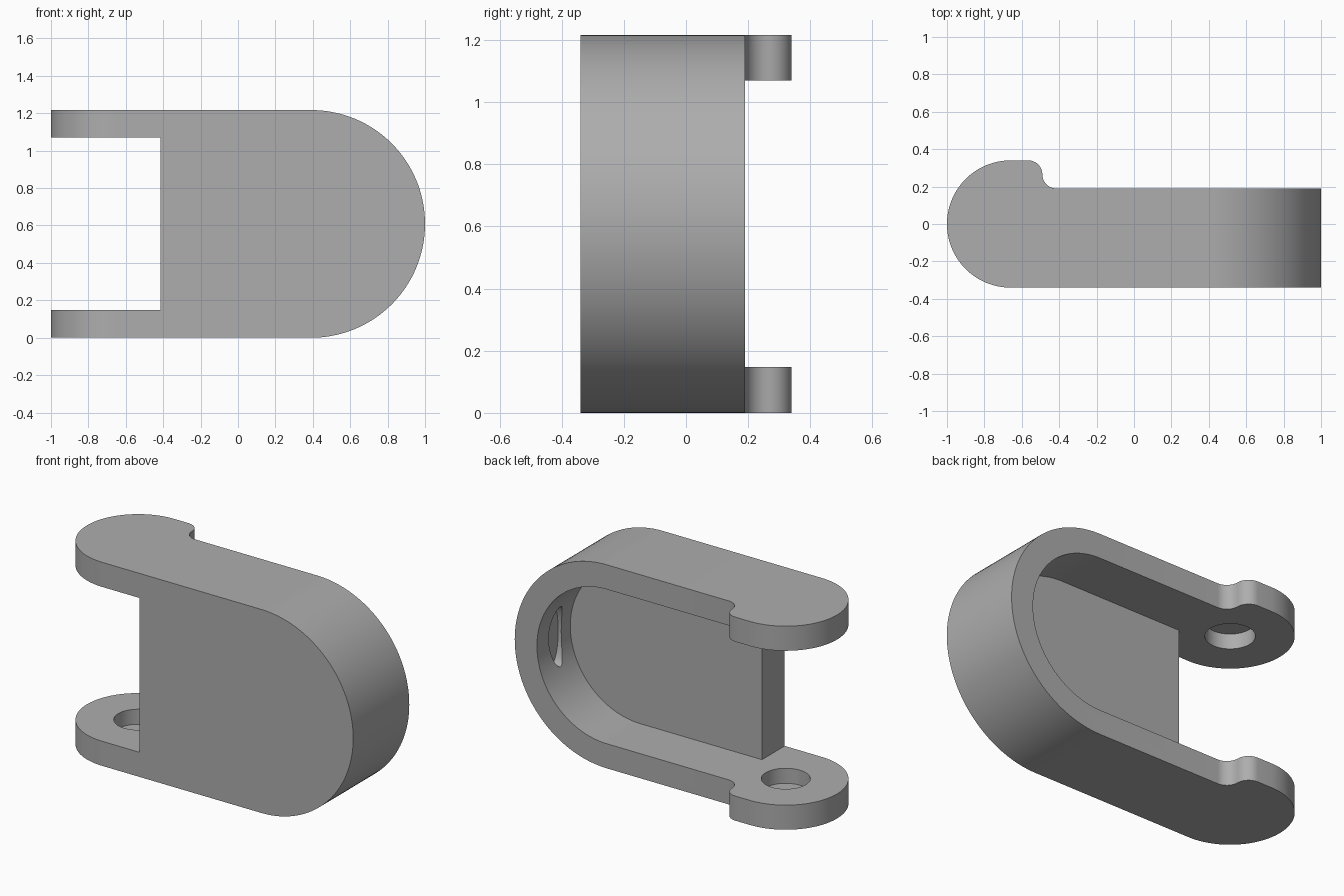
import bpy, bmesh, math
from mathutils import Vector

cube = bpy.data.objects.get("Cube")
if cube:
    bpy.data.objects.remove(cube, do_unlink=True)

HEIGHT, WALL, FRONT, BACK = 1.217, 0.147, -0.34, 0.19
MID = HEIGHT / 2
BEND_X = 1 - MID          # centre of the rounded end
EYE_X, EYE_R = -0.66, 0.34  # centre and radius of the arm ends
FLOOR_Y, PLATE_X = -0.125, -0.415

grey = bpy.data.materials.new("plain_grey")
grey.use_nodes = True
colour = (0.42, 0.42, 0.42, 1)
grey.diffuse_color = colour
grey.node_tree.nodes["Principled BSDF"].inputs["Base Color"].default_value = colour


def arc(cx, cy, r, start, end, steps):
    angles = [math.radians(start + (end - start) * i / steps) for i in range(steps + 1)]
    return [(cx + r * math.cos(a), cy + r * math.sin(a)) for a in angles]


def prism(name, points, low, high, axis):
    """Extrude a 2D outline along x, y or z."""
    place = {"x": lambda a, b, c: (c, a, b),
             "y": lambda a, b, c: (a, c, b),
             "z": lambda a, b, c: (a, b, c)}[axis]
    bm = bmesh.new()
    face = bm.faces.new([bm.verts.new(place(a, b, low)) for a, b in points])
    new = bmesh.ops.extrude_face_region(bm, geom=[face])["geom"]
    shift = Vector(place(0, 0, high - low))
    bmesh.ops.translate(bm, vec=shift, verts=[v for v in new if isinstance(v, bmesh.types.BMVert)])
    bmesh.ops.recalc_face_normals(bm, faces=bm.faces)
    mesh = bpy.data.meshes.new(name)
    bm.to_mesh(mesh)
    bm.free()
    obj = bpy.data.objects.new(name, mesh)
    bpy.context.collection.objects.link(obj)
    return obj


def carve(target, cutter, operation="DIFFERENCE"):
    mod = target.modifiers.new(cutter.name, "BOOLEAN")
    mod.operation, mod.solver, mod.object = operation, "EXACT", cutter
    bpy.context.view_layer.objects.active = target
    bpy.ops.object.modifier_apply(modifier=mod.name)
    bpy.data.objects.remove(cutter, do_unlink=True)


def u_outline(radius, left):
    return [(left, MID + radius), (left, MID - radius)] + arc(BEND_X, MID, radius, -90, 90, 64)


# Round-ended body
body = prism("clevis_body", u_outline(MID, -1.2), FRONT, 0.5, "y")

# Plan outline: round arm ends with a filleted step down to the back rim
step = (EYE_R - BACK) / 2
plan = (arc(EYE_X, 0, EYE_R, 270, 90, 64)
        + arc(-0.565, EYE_R - step, step, 90, 0, 12)
        + arc(-0.565 + 2 * step, BACK + step, step, 180, 270, 12)[1:]
        + [(1.2, BACK), (1.2, FRONT)])
carve(body, prism("plan_outline", plan, -0.2, HEIGHT + 0.2, "z"), "INTERSECT")

# Pocket open to the back, and the gap between the arms
inner = MID - WALL
carve(body, prism("pocket", u_outline(inner, -1.3), FLOOR_Y, 0.7, "y"))
gap = [(-1.3, WALL), (PLATE_X, WALL), (PLATE_X, HEIGHT - WALL), (-1.3, HEIGHT - WALL)]
carve(body, prism("arm_gap", gap, -0.6, 0.7, "y"))

# Blind pin holes on the inner sides of the arms
for low, high in ((WALL - 0.09, WALL + 0.1), (HEIGHT - WALL - 0.1, HEIGHT - WALL + 0.09)):
    carve(body, prism("pin_hole", arc(EYE_X, 0, 0.133, 0, 352.5, 47), low, high, "z"))

# Shallow oval recess inside the rounded end
oval = [(0.02 + a * 0.33, MID + b) for a, b in arc(0, 0, 0.18, 0, 352.5, 47)]
carve(body, prism("end_recess", oval, 0.6, BEND_X + inner + 0.02, "x"))

body.data.materials.clear()
body.data.materials.append(grey)
for poly in body.data.polygons:
    poly.material_index = 0
bpy.ops.object.select_all(action="DESELECT")
body.select_set(True)
bpy.context.view_layer.objects.active = body
bpy.ops.object.shade_smooth_by_angle(angle=math.radians(30))
